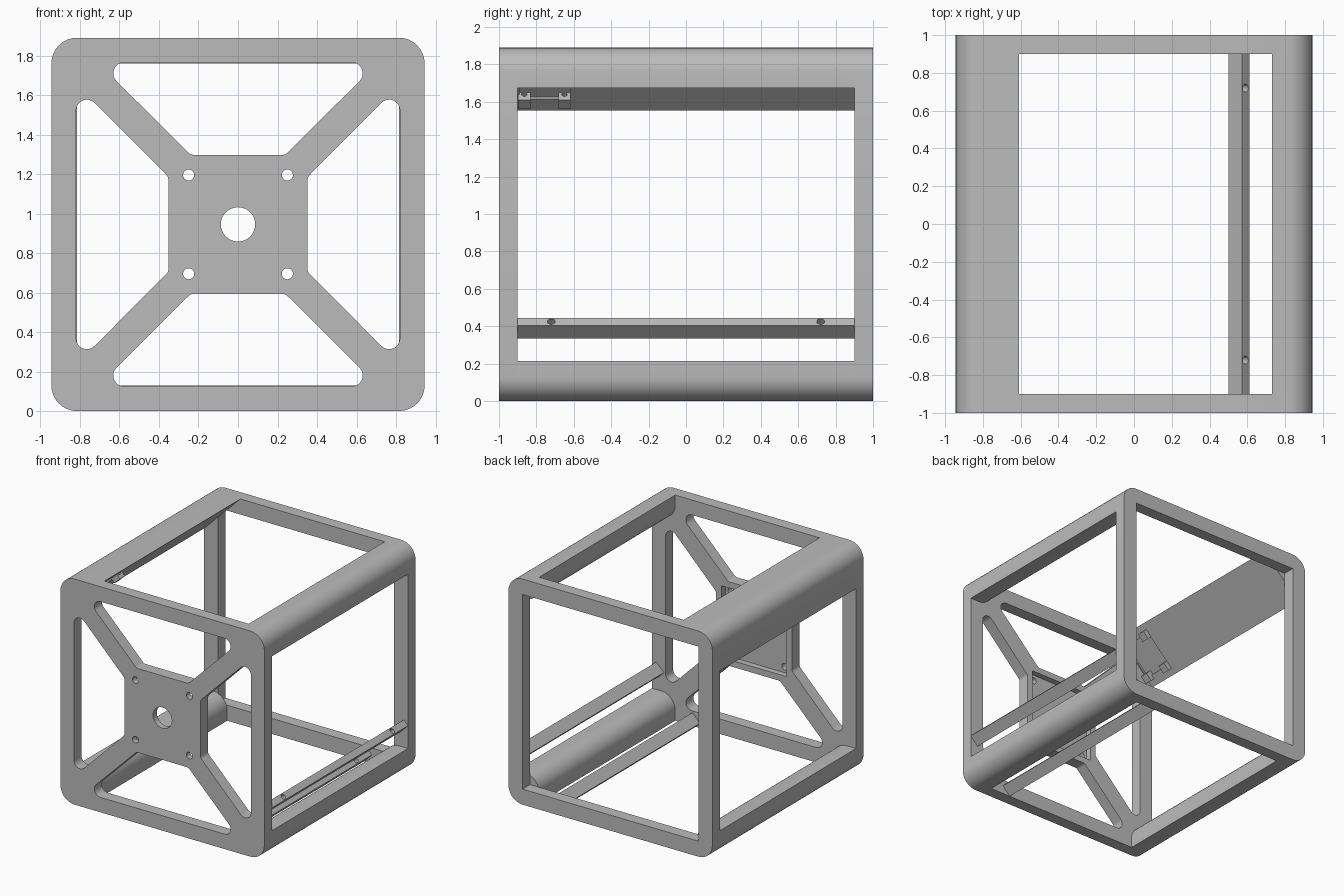
import bpy, bmesh, math
from mathutils import Vector, Matrix

old = bpy.data.objects.get("Cube")
if old:
    bpy.data.objects.remove(old, do_unlink=True)

W = 0.945           # half width and half height
MID = 0.945         # height of the centre
INNER = 0.9         # inner faces of the front and back plates
ROOT = math.sqrt(0.5)

grey = bpy.data.materials.new("warm_grey")
grey.use_nodes = True
tone = (0.5, 0.5, 0.5, 1)
grey.diffuse_color = tone
grey.node_tree.nodes["Principled BSDF"].inputs["Base Color"].default_value = tone


def rounded(corners, steps=8):
    """Outline from (x, z, radius) corners, each filleted."""
    out = []
    for i, (x, z, r) in enumerate(corners):
        p = Vector((x, z))
        a = (Vector(corners[i - 1][:2]) - p).normalized()
        b = (Vector(corners[(i + 1) % len(corners)][:2]) - p).normalized()
        if r == 0:
            out.append(p)
            continue
        half = a.angle(b) / 2
        centre = p + (a + b).normalized() * r / math.sin(half)
        start = p + a * r / math.tan(half) - centre
        end = p + b * r / math.tan(half) - centre
        sweep = start.angle_signed(end)
        for k in range(steps + 1):
            out.append(centre + Matrix.Rotation(-sweep * k / steps, 2) @ start)
    return out


def circle(x, z, r, n=32):
    return [Vector((x + r * math.cos(t * math.tau / n), z + r * math.sin(t * math.tau / n)))
            for t in range(n)]


def rect(x0, x1, z0, z1, r=0):
    return rounded([(x0, z0, r), (x1, z0, r), (x1, z1, r), (x0, z1, r)])


def prism(name, outline, y0, y1):
    """Extrude an x-z outline along y."""
    bm = bmesh.new()
    face = bm.faces.new([bm.verts.new((p[0], y0, p[1])) for p in outline])
    moved = bmesh.ops.extrude_face_region(bm, geom=[face])["geom"]
    bmesh.ops.translate(bm, vec=(0, y1 - y0, 0),
                        verts=[v for v in moved if isinstance(v, bmesh.types.BMVert)])
    bmesh.ops.recalc_face_normals(bm, faces=bm.faces)
    mesh = bpy.data.meshes.new(name)
    bm.to_mesh(mesh)
    bm.free()
    mesh.materials.append(grey)
    obj = bpy.data.objects.new(name, mesh)
    bpy.context.collection.objects.link(obj)
    return obj


def activate(obj):
    bpy.ops.object.select_all(action='DESELECT')
    obj.select_set(True)
    bpy.context.view_layer.objects.active = obj


def carve(obj, cutters):
    for cutter in cutters:
        mod = obj.modifiers.new("cut", 'BOOLEAN')
        mod.operation = 'DIFFERENCE'
        mod.solver = 'EXACT'
        mod.object = cutter
        activate(obj)
        bpy.ops.object.modifier_apply(modifier=mod.name)
        bpy.data.objects.remove(cutter, do_unlink=True)


def finish(obj):
    activate(obj)
    bpy.ops.object.shade_smooth_by_angle(angle=math.radians(30))


def diagonal_hole(x, y, z, r):
    """Cutter drilled along the diagonal from lower right to upper left."""
    cutter = prism("hole_cutter", circle(0, 0, r, 20), -0.08, 0.08)
    cutter.matrix_world = (Matrix.Translation((x, y, z))
                           @ Matrix.Rotation(math.radians(45), 4, 'Y')
                           @ Matrix.Rotation(math.radians(90), 4, 'X'))
    return cutter


outer = rect(-W, W, 0, 2 * W, 0.13)

# Front plate: four trapezoid windows, bores and a pocket behind the centre
front = prism("front_plate", outer, -1, -INNER)
trapezoid = rounded([(-0.71, 0.82, 0.055), (0.71, 0.82, 0.055),
                     (0.24, 0.352, 0.04), (-0.24, 0.352, 0.04)])
cuts = []
for quarter in range(4):
    turn = Matrix.Rotation(quarter * math.pi / 2, 2)
    shape = [turn @ p + Vector((0, MID)) for p in trapezoid]
    cuts.append(prism("window_cutter", shape, -1.1, -0.8))
cuts.append(prism("pocket_cutter", rect(-0.3, 0.3, MID - 0.3, MID + 0.3), -0.95, -0.8))
cuts.append(prism("shaft_cutter", circle(0, MID, 0.087), -1.1, -0.8))
for sx in (-1, 1):
    for sz in (-1, 1):
        cuts.append(prism("bolt_cutter", circle(sx * 0.25, MID + sz * 0.25, 0.028), -1.1, -0.8))
carve(front, cuts)
finish(front)

# Back frame: open ring
back = prism("back_frame", outer, INNER, 1)
carve(back, [prism("opening_cutter", rect(-0.815, 0.815, 0.13, 2 * W - 0.13), 0.8, 1.1)])
finish(back)

# Three rounded corner bars
BAR = 0.215
for name, sx, top in (("lower_right_bar", -1, 0), ("lower_left_bar", 1, 0), ("upper_left_bar", 1, 1)):
    edge, step = (2 * W, -BAR) if top else (0, BAR)
    corners = [(sx * W, edge, 0.13), (sx * (W - BAR), edge, 0),
               (sx * (W - BAR), edge + step, 0.13), (sx * W, edge + step, 0)]
    finish(prism(name, rounded(corners), -INNER, INNER))

# Wide corner beam with a flat diagonal inner face
WIDE = 0.337
beam = prism("upper_right_beam", rounded([(-W, 2 * W, 0.13), (-W + WIDE, 2 * W, 0),
                                          (-W, 2 * W - WIDE, 0)]), -INNER, INNER)


def diagonal_box(x, z, along, low, high):
    """Profile on the diagonal: length along it, from low to high outwards."""
    u, n = Vector((ROOT, ROOT)), Vector((ROOT, -ROOT))
    c = Vector((x, z))
    return [c + u * s * along / 2 + n * d for s, d in ((-1, low), (1, low), (1, high), (-1, high))]


cx, cz = -W + WIDE / 2, 2 * W - WIDE / 2
carve(beam, [prism("recess_cutter", diagonal_box(cx, cz, 0.30, -0.015, 0.1), -0.89, -0.62)])
finish(beam)

# Four small drilled mounting tabs on the beam
for side, offset in (("lower", -0.15), ("upper", 0.15)):
    for end, y in (("front", -0.865), ("rear", -0.65)):
        x, z = cx + offset * ROOT, cz + offset * ROOT
        tab = prism(f"{side}_{end}_tab", diagonal_box(x, z, 0.07, -0.016, 0.042), y - 0.033, y + 0.033)
        carve(tab, [diagonal_hole(x, y, z, 0.015)])
        finish(tab)

# Two drilled rails either side of the lower left bar
for name, x, z in (("floor_rail", 0.555, 0.055), ("side_rail", 0.89, 0.39)):
    rail = prism(name, diagonal_box(x, z, 0.1, -0.028, 0.028), -INNER, INNER)
    carve(rail, [diagonal_hole(x, y, z, 0.021) for y in (-0.72, 0.72)])
    finish(rail)
